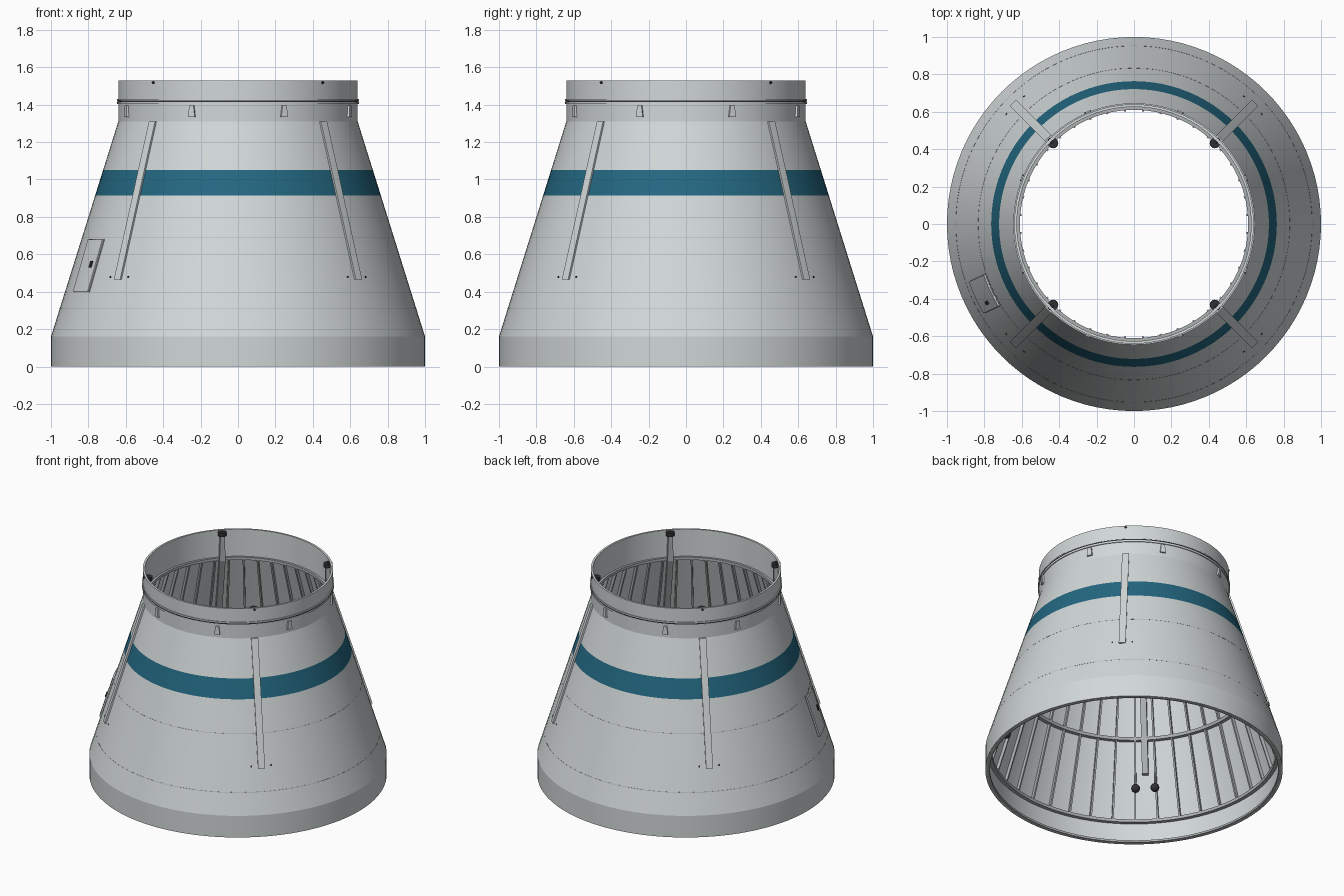
import bpy, bmesh
from math import sin, cos, pi, radians
from mathutils import Vector

old = bpy.data.objects.get("Cube")
if old:
    bpy.data.objects.remove(old)


def material(name, rgb, rough=0.6):
    m = bpy.data.materials.new(name)
    m.use_nodes = True
    m.diffuse_color = (*rgb, 1)
    node = m.node_tree.nodes["Principled BSDF"]
    node.inputs["Base Color"].default_value = (*rgb, 1)
    node.inputs["Roughness"].default_value = rough
    return m


SHELL = material("light grey", (0.64, 0.68, 0.69))
BLUE = material("band blue", (0.017, 0.137, 0.22))
FRAME = material("frame grey", (0.42, 0.44, 0.45))
DARK = material("dark grey", (0.03, 0.03, 0.035))

SEGMENTS = 96
Z_SKIRT, Z_NECK, Z_TOP = 0.16, 1.31, 1.53
R_BASE, R_NECK = 1.0, 0.64
WALL = 0.014
DIAGONALS = [45, 135, 225, 315]


def radius(z):
    """Outer radius of the shell at height z."""
    t = (z - Z_SKIRT) / (Z_NECK - Z_SKIRT)
    return R_BASE + (R_NECK - R_BASE) * min(max(t, 0), 1)


def polar(r, a, z):
    return Vector((r * cos(a), r * sin(a), z))


def finish(name, bm, mats, smooth=True):
    bmesh.ops.recalc_face_normals(bm, faces=bm.faces[:])
    mesh = bpy.data.meshes.new(name)
    bm.to_mesh(mesh)
    bm.free()
    for m in mats:
        mesh.materials.append(m)
    ob = bpy.data.objects.new(name, mesh)
    bpy.context.collection.objects.link(ob)
    if smooth:
        bpy.ops.object.select_all(action='DESELECT')
        ob.select_set(True)
        bpy.context.view_layer.objects.active = ob
        bpy.ops.object.shade_smooth_by_angle(angle=radians(12))
    return ob


def revolve(name, section, mats, rule=None):
    """Spin a closed (radius, height) section about the z axis."""
    bm = bmesh.new()
    rings = [[bm.verts.new(polar(r, 2 * pi * i / SEGMENTS, z)) for r, z in section]
             for i in range(SEGMENTS)]
    n = len(section)
    for i in range(SEGMENTS):
        a, b = rings[i], rings[(i + 1) % SEGMENTS]
        for j in range(n):
            k = (j + 1) % n
            f = bm.faces.new((a[j], b[j], b[k], a[k]))
            if rule:
                f.material_index = rule(f.calc_center_median())
    return finish(name, bm, mats)


def ring(name, z0, z1, inner, outer, mat):
    """Band following the shell, between two offsets from its outer surface."""
    return revolve(name, [(radius(z0) + outer, z0), (radius(z1) + outer, z1),
                          (radius(z1) + inner, z1), (radius(z0) + inner, z0)], [mat])


def strip(name, degrees, levels, inner, outer, mat, steps=4):
    """Curved plate on the shell; levels are (height, half width) pairs."""
    bm = bmesh.new()
    mid = radians(degrees)
    loops = []
    for z, half in levels:
        angles = [mid + half / radius(z) * (2 * i / steps - 1) for i in range(steps + 1)]
        loop = [polar(radius(z) + outer, a, z) for a in angles]
        loop += [polar(radius(z) + inner, a, z) for a in reversed(angles)]
        loops.append([bm.verts.new(p) for p in loop])
    n = len(loops[0])
    for a, b in zip(loops, loops[1:]):
        for j in range(n):
            k = (j + 1) % n
            bm.faces.new((a[j], a[k], b[k], b[j]))
    for loop in (loops[0], loops[-1]):
        for j in range(steps):
            bm.faces.new((loop[j], loop[j + 1], loop[n - 2 - j], loop[n - 1 - j]))
    return finish(name, bm, [mat])


def rod(name, start, end, r, mat, sides=16):
    bm = bmesh.new()
    bmesh.ops.create_cone(bm, cap_ends=True, segments=sides, radius1=r, radius2=r,
                          depth=(end - start).length)
    turn = (end - start).to_track_quat('Z', 'Y').to_matrix()
    bmesh.ops.rotate(bm, matrix=turn, verts=bm.verts[:])
    bmesh.ops.translate(bm, vec=(start + end) / 2, verts=bm.verts[:])
    return finish(name, bm, [mat])


def ball(name, centre, r, mat):
    bm = bmesh.new()
    bmesh.ops.create_uvsphere(bm, u_segments=16, v_segments=10, radius=r)
    bmesh.ops.translate(bm, vec=centre, verts=bm.verts[:])
    ob = finish(name, bm, [mat], smooth=False)
    for p in ob.data.polygons:
        p.use_smooth = True


# Hollow shell: skirt, cone with painted band, and collar
BAND_LOW, BAND_HIGH = 0.915, 1.05
heights = [0, Z_SKIRT, BAND_LOW, BAND_HIGH, Z_NECK, Z_TOP]
section = [(radius(z), z) for z in heights]
section += [(radius(z) - WALL, z) for z in (Z_TOP, Z_NECK, Z_SKIRT, 0)]


def paint(c):
    outside = c.xy.length > radius(c.z) - WALL / 2
    return int(outside and BAND_LOW < c.z < BAND_HIGH)


revolve("shell", section, [SHELL, BLUE], paint)

# Collar rings and seal
ring("collar_lower_lip", 1.403, 1.415, -0.005, 0.006, SHELL)
ring("collar_seal", 1.415, 1.423, -0.005, 0.004, DARK)
ring("collar_upper_lip", 1.423, 1.431, -0.005, 0.006, SHELL)

# Inner ring frames
ring("base_ring", 0, 0.015, -0.03, -0.005, FRAME)
ring("lower_frame", 0.15, 0.17, -0.04, -0.008, FRAME)
ring("middle_frame", 0.69, 0.71, -0.04, -0.008, FRAME)
ring("neck_frame", 1.31, 1.33, -0.03, -0.008, FRAME)

# Fine panel seams around the cone
for z in (0.31, 0.69):
    ring("panel_seam", z, z + 0.003, -0.003, 0.0006, FRAME)

# Inner stringers
COUNT = 40
for i in range(COUNT):
    strip("stringer", (i + 0.5) * 360 / COUNT, [(0.16, 0.006), (1.31, 0.006)],
          -0.036, -0.008, FRAME, steps=1)

# Diagonal stations: cover strip outside, post and fittings inside
for d in DIAGONALS:
    a = radians(d)
    strip("cover_strip", d, [(0.465, 0.023), (1.31, 0.023)], -0.004, 0.011, SHELL)
    strip("inner_post", d, [(0.47, 0.022), (Z_NECK, 0.022), (1.5, 0.016)],
          -0.042, -0.008, FRAME)
    rod("top_latch", polar(0.612, a, 1.495), polar(0.612, a, 1.522), 0.028, DARK)
    rod("latch_pin", polar(0.61, a, 1.518), polar(0.645, a, 1.518), 0.008, DARK)
    for side in (-1, 1):
        b = a + side * 0.075
        ball("ball_fitting", polar(0.87, b, 0.36), 0.03, DARK)
        rod("ball_stem", polar(0.87, b, 0.37), polar(0.87, b, 0.48), 0.006, FRAME, 8)
        rod("ball_mount", polar(0.865, b, 0.478), polar(radius(0.478) + 0.002, b, 0.478),
            0.006, DARK, 8)

# Collar brackets
for i in range(8):
    strip("collar_bracket", 22.5 + 45 * i, [(1.335, 0.019), (1.395, 0.012)],
          -0.004, 0.012, SHELL, steps=2)

# Access hatch with raised panel and latch
HATCH = 205
strip("hatch_gap", HATCH, [(0.397, 0.096), (0.683, 0.096)], -0.004, 0.003, FRAME)
strip("hatch", HATCH, [(0.4, 0.092), (0.68, 0.092)], -0.004, 0.011, SHELL)
strip("hatch_latch", HATCH + 3.2, [(0.53, 0.01), (0.565, 0.01)], 0.005, 0.018, DARK, steps=2)
